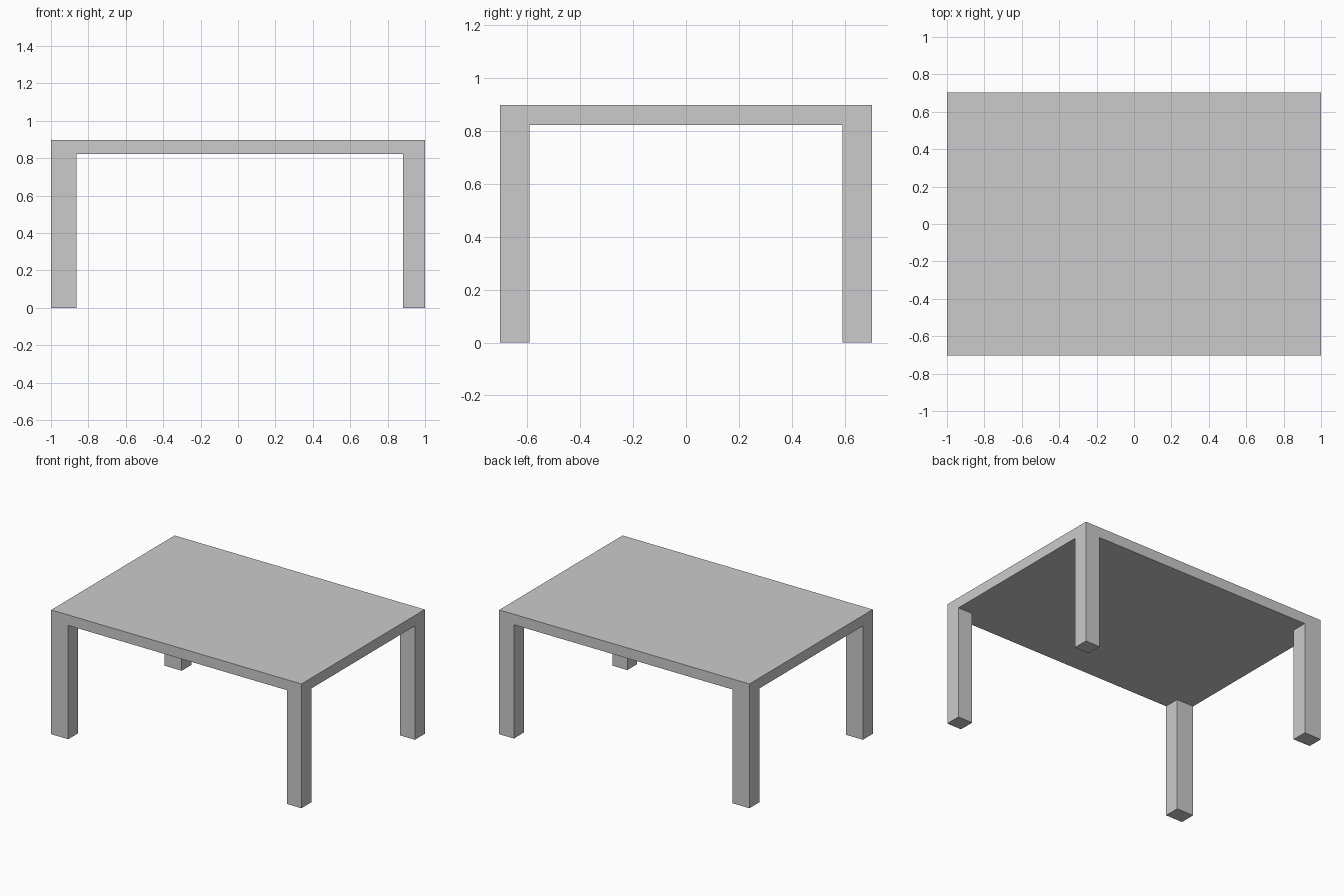
import bpy, bmesh

if "Cube" in bpy.data.objects:
    bpy.data.objects.remove(bpy.data.objects["Cube"])

# Grid lines separating the corner legs from the open span
XS = (-1.0, -0.864, 0.883, 1.0)
YS = (-0.704, -0.591, 0.591, 0.704)
TOP, UNDERSIDE = 0.898, 0.822

bm = bmesh.new()

# Tabletop slab: a box, cut along the inner leg lines
bmesh.ops.create_cube(bm, size=1.0)
for v in bm.verts:
    v.co.x = XS[0] if v.co.x < 0 else XS[-1]
    v.co.y = YS[0] if v.co.y < 0 else YS[-1]
    v.co.z = UNDERSIDE if v.co.z < 0 else TOP
for axis, cuts in ((0, XS[1:3]), (1, YS[1:3])):
    for c in cuts:
        point, normal = [0, 0, 0], [0, 0, 0]
        point[axis], normal[axis] = c, 1
        bmesh.ops.bisect_plane(bm, geom=bm.verts[:] + bm.edges[:] + bm.faces[:],
                               plane_co=point, plane_no=normal)

# Legs: extrude the four corner cells of the underside down to the floor
bm.normal_update()
corners = []
for f in bm.faces:
    c = f.calc_center_median()
    if (f.normal.z < -0.5 and not XS[1] < c.x < XS[2]
            and not YS[1] < c.y < YS[2]):
        corners.append(f)
for f in bmesh.ops.extrude_discrete_faces(bm, faces=corners)["faces"]:
    for v in f.verts:
        v.co.z = 0.0

# Weld the legs to the top and merge flush faces into clean flat sides
bmesh.ops.remove_doubles(bm, verts=bm.verts[:], dist=0.0001)
bmesh.ops.recalc_face_normals(bm, faces=bm.faces[:])
bmesh.ops.dissolve_limit(bm, angle_limit=0.01, verts=bm.verts[:], edges=bm.edges[:])

mesh = bpy.data.meshes.new("table")
bm.to_mesh(mesh)
bm.free()
bpy.context.collection.objects.link(bpy.data.objects.new("table", mesh))
